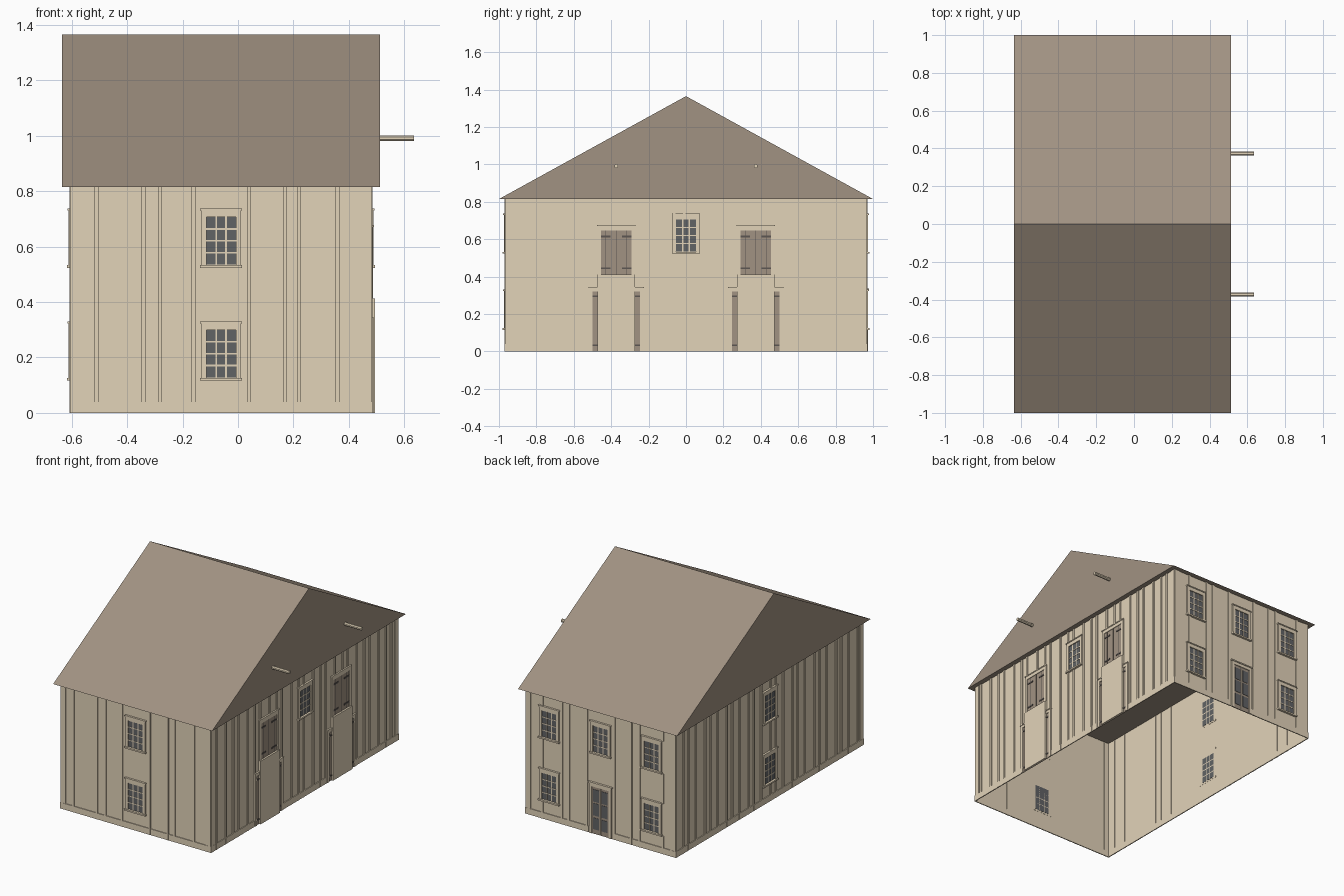
import bpy, bmesh
from math import pi
from mathutils import Vector, Matrix

cube = bpy.data.objects.get("Cube")
if cube:
    bpy.data.objects.remove(cube, do_unlink=True)


def material(name, rgb):
    lin = [((c / 255 + 0.055) / 1.055) ** 2.4 for c in rgb] + [1]
    m = bpy.data.materials.new(name)
    m.use_nodes = True
    m.diffuse_color = lin
    bsdf = m.node_tree.nodes["Principled BSDF"]
    bsdf.inputs["Base Color"].default_value = lin
    bsdf.inputs["Roughness"].default_value = 0.9
    return m


TIMBER = material("pale timber", (226, 211, 185))
BROWN = material("brown roofing", (161, 146, 130))
GLASS = material("grey glass", (97, 99, 101))
IRON = material("dark iron", (92, 86, 82))

X0, X1, Y, EAVE, RIDGE = -0.602, 0.48, 0.965, 0.815, 1.365
MID = (X0 + X1) / 2

# Each wall maps (along, out, height) to world space
WALLS = {
    "front": lambda u, d, z: (u, -Y - d, z),
    "back": lambda u, d, z: (u, Y + d, z),
    "right": lambda u, d, z: (X1 + d, u, z),
    "left": lambda u, d, z: (X0 - d, u, z),
}
SPAN = {"front": (X0, X1), "back": (X0, X1), "right": (-Y, Y), "left": (-Y, Y)}


def finish(name, bm, mat):
    bmesh.ops.recalc_face_normals(bm, faces=bm.faces)
    me = bpy.data.meshes.new(name)
    bm.to_mesh(me)
    bm.free()
    me.materials.append(mat)
    ob = bpy.data.objects.new(name, me)
    bpy.context.collection.objects.link(ob)
    return ob


def boxes(name, wall, mat, items):
    """Boxes on a wall, each (u0, u1, z0, z1, depth)."""
    bm = bmesh.new()
    for u0, u1, z0, z1, d in items:
        a, b = Vector(WALLS[wall](u0, -0.001, z0)), Vector(WALLS[wall](u1, d, z1))
        size = [abs(c) for c in b - a]
        bmesh.ops.create_cube(bm, size=1, matrix=Matrix.Translation((a + b) / 2)
                              @ Matrix.Diagonal((*size, 1)))
    return finish(name, bm, mat)


# Wall shell, open below
bm = bmesh.new()
bmesh.ops.create_cube(bm, size=1, matrix=Matrix.Translation((MID, 0, EAVE / 2))
                      @ Matrix.Diagonal((X1 - X0, 2 * Y, EAVE, 1)))
bmesh.ops.delete(bm, geom=[f for f in bm.faces if abs(f.normal.z) > 0.5], context="FACES")
finish("walls", bm, TIMBER)

# Solid gabled roof
bm = bmesh.new()
end = bm.faces.new([bm.verts.new((-0.635, y, z))
                    for y, z in ((-1, EAVE), (1, EAVE), (0, RIDGE))])
ext = bmesh.ops.extrude_face_region(bm, geom=[end], use_keep_orig=True)
bmesh.ops.translate(bm, vec=(1.148, 0, 0),
                    verts=[v for v in ext["geom"] if isinstance(v, bmesh.types.BMVert)])
finish("roof", bm, BROWN)

# Hoist beams through the gable
for side, y in (("right", -0.373), ("left", 0.373)):
    bm = bmesh.new()
    bmesh.ops.create_cone(bm, cap_ends=True, segments=8, radius1=0.011, radius2=0.011, depth=0.135,
                          matrix=Matrix.Translation((0.5675, y, 0.991))
                          @ Matrix.Rotation(pi / 2, 4, "Y") @ Matrix.Rotation(pi / 8, 4, "Z"))
    finish("hoist_beam_" + side, bm, TIMBER)

openings = {w: [] for w in WALLS}


def window(wall, u, z):
    """Twelve-pane window with its foot at z."""
    tag = f"{wall}_window_{len(openings[wall])}"
    openings[wall].append((u - 0.075, u + 0.075, z, z + 0.213))
    gw, g0, g1, top = 0.053, z + 0.012, z + 0.183, z + 0.21
    boxes(tag + "_glass", wall, GLASS, [(u - gw, u + gw, g0, g1, 0.003)])
    bars = [(u + s * 0.0177 - 0.003, u + s * 0.0177 + 0.003, g0, g1, 0.005) for s in (-1, 1)]
    for i in (1, 2, 3):
        h = g0 + (g1 - g0) * i / 4
        bars.append((u - gw, u + gw, h - 0.003, h + 0.003, 0.005))
    frame = [(u - 0.072, u - gw, z, top, 0.009), (u + gw, u + 0.072, z, top, 0.009),
             (u - gw, u + gw, g1, top, 0.009),
             (u - 0.076, u + 0.076, z, z + 0.01, 0.015),
             (u - 0.076, u + 0.076, top - 0.003, top + 0.004, 0.013)]
    boxes(tag + "_frame", wall, TIMBER, bars + frame)


LOW, HIGH = 0.116, 0.523
for z in (LOW, HIGH):
    window("front", MID, z)
    window("left", 0, z)
    for u in (MID - 0.37, MID + 0.37):
        window("back", u, z)
window("back", MID, HIGH)
window("right", 0, HIGH)

# Glazed double door at the back
u = MID
openings["back"].append((u - 0.085, u + 0.085, 0, 0.34))
boxes("back_door_leaves", "back", BROWN, [(u - 0.063, u + 0.063, 0, 0.31, 0.004)])
boxes("back_door_frame", "back", TIMBER,
      [(u - 0.08, u - 0.062, 0, 0.33, 0.009), (u + 0.062, u + 0.08, 0, 0.33, 0.009),
       (u - 0.062, u + 0.062, 0.308, 0.33, 0.009), (u - 0.086, u + 0.086, 0.328, 0.336, 0.014),
       (u - 0.002, u + 0.002, 0, 0.308, 0.006)])
boxes("back_door_glass", "back", GLASS,
      [(u + s - 0.021, u + s + 0.021, a, b, 0.006) for s in (-0.031, 0.031)
       for a, b in ((0.03, 0.105), (0.12, 0.2), (0.21, 0.29))])

# Loading doors and hatches on the gable side
for tag, c in (("right_", -0.373), ("left_", 0.373)):
    openings["right"] += [(c - 0.148, c + 0.148, 0, 0.348), (c - 0.105, c + 0.105, 0, 0.68)]
    boxes(tag + "door", "right", BROWN, [(c - 0.128, c + 0.128, 0, 0.32, 0.003)])
    boxes(tag + "door_frame", "right", TIMBER,
          [(c - 0.145, c - 0.127, 0, 0.34, 0.008), (c + 0.127, c + 0.145, 0, 0.34, 0.008),
           (c - 0.127, c + 0.127, 0.32, 0.34, 0.008), (c - 0.148, c + 0.148, 0.338, 0.345, 0.011)])
    boxes(tag + "door_boarding", "right", TIMBER, [(c - 0.1, c + 0.1, 0, 0.412, 0.015)])
    boxes(tag + "hatch", "right", BROWN, [(c - 0.083, c + 0.083, 0.41, 0.65, 0.003)])
    boxes(tag + "hatch_frame", "right", TIMBER,
          [(c - 0.1, c - 0.082, 0.41, 0.672, 0.007), (c + 0.082, c + 0.1, 0.41, 0.672, 0.007),
           (c - 0.082, c + 0.082, 0.648, 0.672, 0.007), (c - 0.103, c + 0.103, 0.67, 0.677, 0.01)])
    iron = [(c + s - 0.0015, c + s + 0.0015, 0.41, 0.648, 0.004) for s in (-0.057, 0, 0.057)]
    for s in (-1, 1):
        for z in (0.445, 0.615):
            a, b = sorted((c + s * 0.082, c + s * 0.03))
            iron.append((a, b, z - 0.005, z + 0.005, 0.006))
        for z in (0.033, 0.295):
            a, b = sorted((c + s * 0.127, c + s * 0.1))
            iron.append((a, b, z - 0.005, z + 0.005, 0.006))
    boxes(tag + "door_ironwork", "right", IRON, iron)


def strips(wall, u, half, depth):
    """Upright strip broken by the openings."""
    out, z = [], 0
    hits = sorted((o for o in openings[wall] if o[0] < u + half and o[1] > u - half),
                  key=lambda o: o[2])
    for o in hits:
        if o[2] > z:
            out.append((u - half, u + half, z, o[2], depth))
        z = max(z, o[3])
    return out + [(u - half, u + half, z, EAVE, depth)]


# Battens, corner boards and base boards
close = [i * 0.075 + (0.012 if i % 3 else -0.01) for i in range(-12, 13)]
wide = [MID + f for f in (-0.45, -0.28, -0.22, -0.1, 0.1, 0.23, 0.28, 0.42)]
for wall, (a, b) in SPAN.items():
    items = []
    for u in (close if wall in ("left", "right") else wide):
        items += strips(wall, u, 0.007, 0.006)
    boxes(wall + "_battens", wall, TIMBER, items)
    boxes(wall + "_corner_boards", wall, TIMBER,
          [(a, a + 0.035, 0, EAVE, 0.004), (b - 0.035, b, 0, EAVE, 0.004)])
    edges = sorted(o[:2] for o in openings[wall] if o[2] == 0)
    base, u = [], a - 0.004
    for e0, e1 in edges:
        if e0 > u:
            base.append((u, e0, 0, 0.04, 0.005))
        u = max(u, e1)
    boxes(wall + "_base_board", wall, TIMBER, base + [(u, b + 0.004, 0, 0.04, 0.005)])
